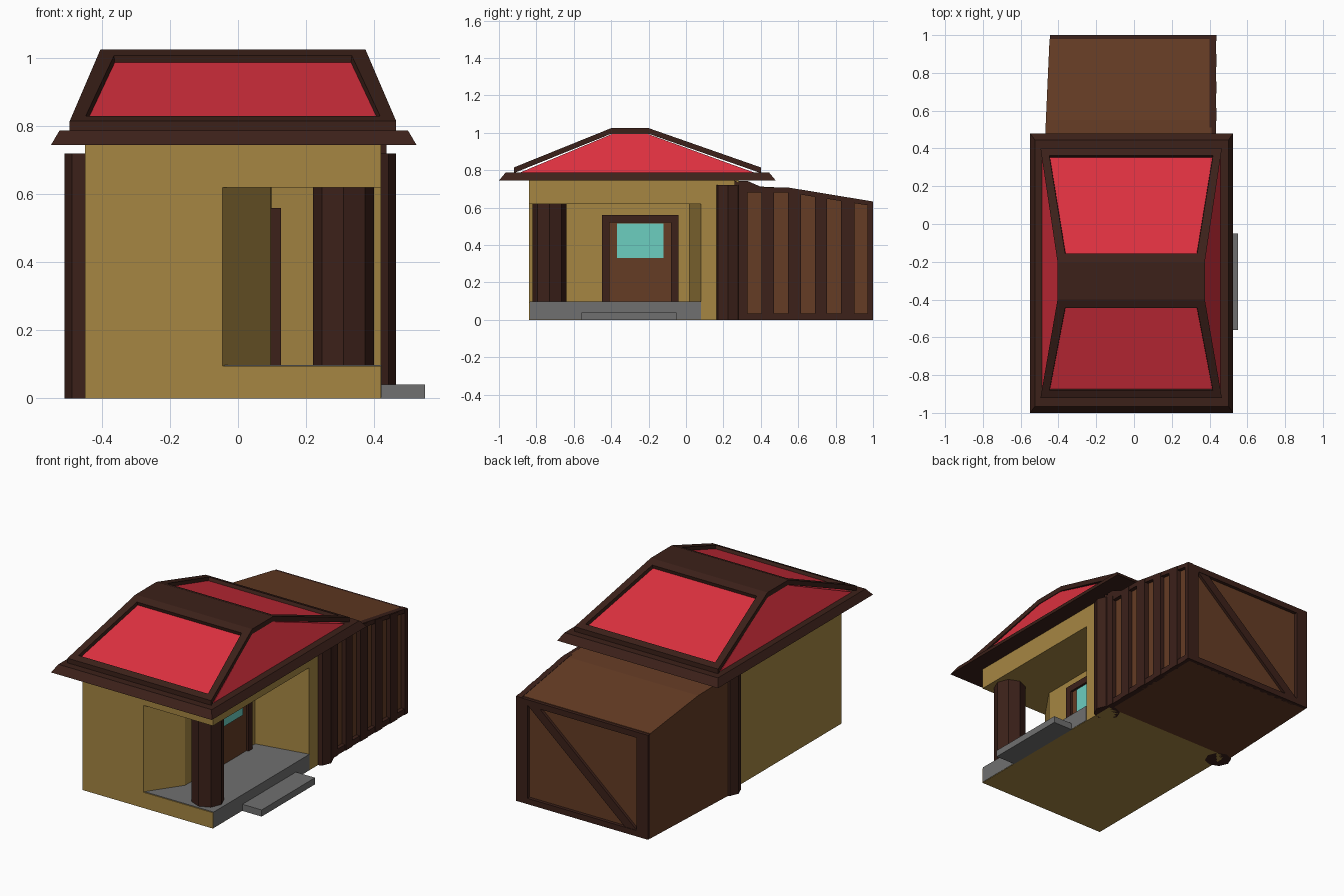
import bpy, bmesh, math

if "Cube" in bpy.data.objects:
    bpy.data.objects.remove(bpy.data.objects["Cube"])


def mat(name, rgb):
    m = bpy.data.materials.new(name)
    m.diffuse_color = (*rgb, 1)
    m.use_nodes = True
    m.node_tree.nodes["Principled BSDF"].inputs["Base Color"].default_value = m.diffuse_color
    return m


PLASTER = mat("plaster", (0.38, 0.24, 0.055))
DARK = mat("dark_timber", (0.045, 0.015, 0.01))
BROWN = mat("brown_timber", (0.13, 0.045, 0.018))
RED = mat("red_roof", (0.72, 0.03, 0.05))
GLASS = mat("teal_glass", (0.15, 0.62, 0.53))
STONE = mat("grey_stone", (0.16, 0.16, 0.16))


def finish(name, bm, *mats):
    bmesh.ops.recalc_face_normals(bm, faces=bm.faces)
    me = bpy.data.meshes.new(name)
    bm.to_mesh(me)
    bm.free()
    for m in mats:
        me.materials.append(m)
    ob = bpy.data.objects.new(name, me)
    bpy.context.collection.objects.link(ob)
    return ob


def loft(name, ring_a, ring_b, m):
    """Solid between two rings with the same number of points."""
    bm = bmesh.new()
    a = [bm.verts.new(p) for p in ring_a]
    b = [bm.verts.new(p) for p in ring_b]
    n = len(a)
    bm.faces.new(a)
    bm.faces.new(b)
    for i in range(n):
        j = (i + 1) % n
        bm.faces.new((a[i], a[j], b[j], b[i]))
    return finish(name, bm, m)


def rect(x0, x1, y0, y1, z):
    return [(x0, y0, z), (x1, y0, z), (x1, y1, z), (x0, y1, z)]


def box(name, x0, x1, y0, y1, z0, z1, m):
    return loft(name, rect(x0, x1, y0, y1, z0), rect(x0, x1, y0, y1, z1), m)


def plan(name, pts, z0, z1, m):
    return loft(name, [(x, y, z0) for x, y in pts], [(x, y, z1) for x, y in pts], m)


def side(name, pts, x0, x1, m):
    return loft(name, [(x0, y, z) for y, z in pts], [(x1, y, z) for y, z in pts], m)


def column(name, x, y, r, z0, z1):
    ring = [(x + r * math.cos(k * math.pi / 4), y + r * math.sin(k * math.pi / 4)) for k in range(8)]
    return plan(name, ring, z0, z1, DARK)


# House body with a splayed corner porch
box("house_base", -.45, .42, -.84, .28, 0, .095, PLASTER)
plan("house_walls", [(-.45, -.84), (-.045, -.84), (.095, -.64), (.1, .02), (.42, .08), (.42, .28), (-.45, .28)],
     .095, .62, PLASTER)
box("upper_wall", -.45, .42, -.84, .28, .62, .75, PLASTER)
plan("porch_floor", [(-.04, -.835), (.422, -.835), (.422, .08), (.1, .03), (.09, -.64)], .003, .098, STONE)
box("porch_step", .42, .55, -.56, -.05, 0, .04, STONE)
column("porch_column", .31, -.73, .09, .095, .63)
for sname, x in (("left", -.435), ("right", .39)):
    column(sname + "_side_post", x, .225, .075, 0, .72)

# Door
box("door", .09, .113, -.42, -.07, .097, .53, BROWN)
box("door_window", .1, .118, -.37, -.12, .33, .515, GLASS)
for i, (y0, y1, z0) in enumerate([(-.45, -.41, .097), (-.08, -.04, .097), (-.41, -.08, .52)]):
    box(f"door_frame_{i}", .09, .126, y0, y1, z0, .56, DARK)

# Eave
loft("eave", rect(-.55, .525, -1, .48, .745), rect(-.525, .5, -.965, .445, .787), DARK)

# Red roof core, visible at both gable ends
loft("roof_core", rect(-.49, .46, -.905, .385, .78), rect(-.4, .37, -.39, -.21, .996), RED)

# Dark roof shell with sunken red panels on both slopes
bm = bmesh.new()
rows = []
for y, z, h in [(-.92, .815, .48), (-.4, 1.025, .39), (-.2, 1.025, .39), (.4, .815, .48)]:
    rows.append([bm.verts.new((-.015 + s * h, y, z - d)) for s, d in ((-1, 0), (1, 0), (1, .03), (-1, .03))])
bm.faces.new(rows[0])
bm.faces.new(rows[3])
tops = []
for a, b in zip(rows, rows[1:]):
    for k in range(4):
        f = bm.faces.new((a[k], a[(k + 1) % 4], b[(k + 1) % 4], b[k]))
        if k == 0:
            tops.append(f)
bmesh.ops.recalc_face_normals(bm, faces=bm.faces)
panels = [tops[0], tops[2]]
bmesh.ops.inset_individual(bm, faces=panels, thickness=.062, depth=0)
bmesh.ops.inset_individual(bm, faces=panels, thickness=.004, depth=-.02)
for f in panels:
    f.material_index = 1
finish("roof_shell", bm, DARK, RED)


# Rear shed: brown core tapering to the back
def top(y):
    return .705 if y < .55 else .705 - (y - .55) * .165


shed = [(.25, 0), (.98, 0), (.98, top(.98)), (.55, .705), (.25, .72)]
loft("shed_core", [(-.48 + (y - .25) * .045, y, z) for y, z in shed],
     [(.41, y, z) for y, z in shed], BROWN)

# Slatted right wall
for i, (y0, y1) in enumerate([(.26, .33), (.405, .47), (.545, .615), (.69, .755), (.83, .9), (.975, 1)]):
    pts = [(y0, 0), (y1, 0), (y1, top(y1)), (y0, top(y0) + (.04 if i == 0 else 0))]
    side(f"wall_slat_{i}", pts, .4, .437, DARK)
side("wall_bottom_rail", [(.28, 0), (1, 0), (1, .035), (.28, .035)], .4, .433, DARK)
side("wall_top_rail", [(.28, .68), (.55, .68), (1, .608), (1, top(1) + .002), (.55, .707), (.41, .707), (.33, .742), (.28, .742)],
     .4, .433, DARK)

# Back frame with diagonal brace
ZT = top(1)
for i, (x0, x1, z0, z1) in enumerate([(-.446, -.37, 0, ZT), (.36, .436, 0, ZT), (-.37, .36, 0, .035), (-.37, .36, ZT - .035, ZT)]):
    box(f"back_frame_{i}", x0, x1, .97, 1, z0, z1, DARK)
brace = [(.36, ZT - .035), (.28, ZT - .035), (-.37, .035), (-.29, .035)]
loft("back_brace", [(x, .97, z) for x, z in brace], [(x, .997, z) for x, z in brace], DARK)
